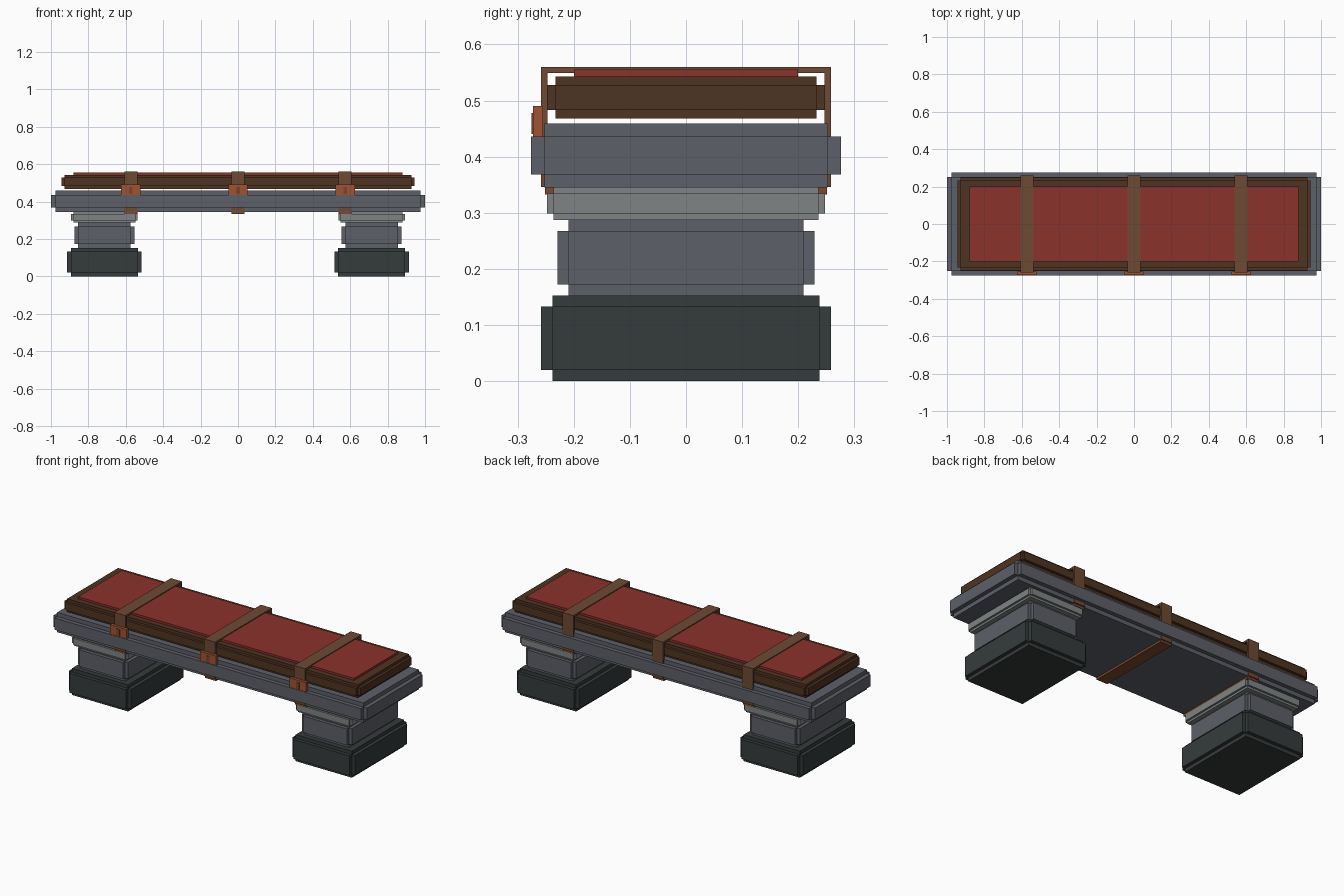
import bpy
import bmesh
from mathutils import Matrix, Vector

if "Cube" in bpy.data.objects:
    bpy.data.objects.remove(bpy.data.objects["Cube"])


def material(name, r, g, b):
    """Flat material from 0-255 display values, stored as linear."""
    def lin(c):
        c /= 255
        return c / 12.92 if c <= 0.04045 else ((c + 0.055) / 1.055) ** 2.4
    m = bpy.data.materials.new(name)
    m.diffuse_color = (lin(r), lin(g), lin(b), 1)
    m.use_nodes = True
    m.node_tree.nodes["Principled BSDF"].inputs["Base Color"].default_value = m.diffuse_color
    return m


DARK_STONE = material("dark_stone", 53, 59, 59)
STONE = material("grey_stone", 93, 96, 104)
PALE_STONE = material("pale_stone", 128, 132, 132)
WOOD = material("dark_wood", 78, 51, 33)
CLOTH = material("red_cloth", 139, 50, 44)
LEATHER = material("strap_leather", 109, 74, 52)
UNDER_LEATHER = material("under_leather", 124, 72, 44)
COPPER = material("buckle_copper", 157, 84, 51)
DARK_COPPER = material("buckle_pin", 128, 66, 40)


def build(name, mat, boxes):
    """One object from a list of (centre, size) boxes."""
    bm = bmesh.new()
    for centre, size in boxes:
        bmesh.ops.create_cube(
            bm, size=1,
            matrix=Matrix.Translation(centre) @ Matrix.Diagonal((*size, 1)))
    mesh = bpy.data.meshes.new(name)
    bm.to_mesh(mesh)
    bm.free()
    mesh.materials.append(mat)
    obj = bpy.data.objects.new(name, mesh)
    bpy.context.collection.objects.link(obj)
    return obj


def span(x, hx, y0, y1, z0, z1):
    """Box from centre and half width in x, and ranges in y and z."""
    return ((x, (y0 + y1) / 2, (z0 + z1) / 2), (2 * hx, y1 - y0, z1 - z0))


def stepped(name, mat, x, hx, hy, z0, z1, step):
    """Block with stepped edges: three crossed boxes, each full on one axis."""
    centre, size = span(x, hx, -hy, hy, z0, z1)
    boxes = []
    for axis in range(3):
        # each box is shortened on the axes other than its stretched one
        s = Vector(size) - Vector((2 * step,) * 3)
        s[axis] = size[axis]
        boxes.append((centre, s))
    # side-facing boxes and the vertical one together make notched edges
    build(name, mat, boxes_full(centre, size, step))


def boxes_full(centre, size, step):
    return [(centre, [size[a] - (2 * step if a != axis else 0) for a in range(3)])
            for axis in range(3)]


# Two legs: foot, pillar and cap
for side, sx in (("left", -1), ("right", 1)):
    x = 0.714 * sx
    stepped(side + "_foot", DARK_STONE, x, 0.199, 0.258, 0.0, 0.153, 0.02)
    stepped(side + "_pillar", STONE, x, 0.160, 0.229, 0.153, 0.287, 0.0195)
    stepped(side + "_cap", PALE_STONE, x, 0.178, 0.248, 0.287, 0.346, 0.0115)

# Seat slab, wooden board and cloth top
stepped("seat_slab", STONE, 0, 1.0, 0.276, 0.345, 0.459, 0.0235)
stepped("wood_board", WOOD, 0, 0.943, 0.248, 0.468, 0.543, 0.0155)
build("cloth_top", CLOTH, [span(0, 0.88, -0.2, 0.2, 0.535, 0.555)])

# Three straps with buckles at the front
for label, x in (("left", -0.573), ("middle", 0), ("right", 0.573)):
    build(label + "_strap", LEATHER, [
        span(x, 0.035, -0.258, 0.258, 0.549, 0.560),
        span(x, 0.035, -0.258, -0.247, 0.346, 0.549),
        span(x, 0.035, 0.247, 0.258, 0.346, 0.549)])
    build(label + "_under_strap", UNDER_LEATHER,
          [span(x, 0.035, -0.251, 0.251, 0.333, 0.346)])
    build(label + "_buckle", COPPER,
          [span(x, 0.052, -0.273, -0.255, 0.425, 0.490)])
    build(label + "_buckle_pin", DARK_COPPER,
          [span(x, 0.010, -0.2755, -0.270, 0.440, 0.478)])
